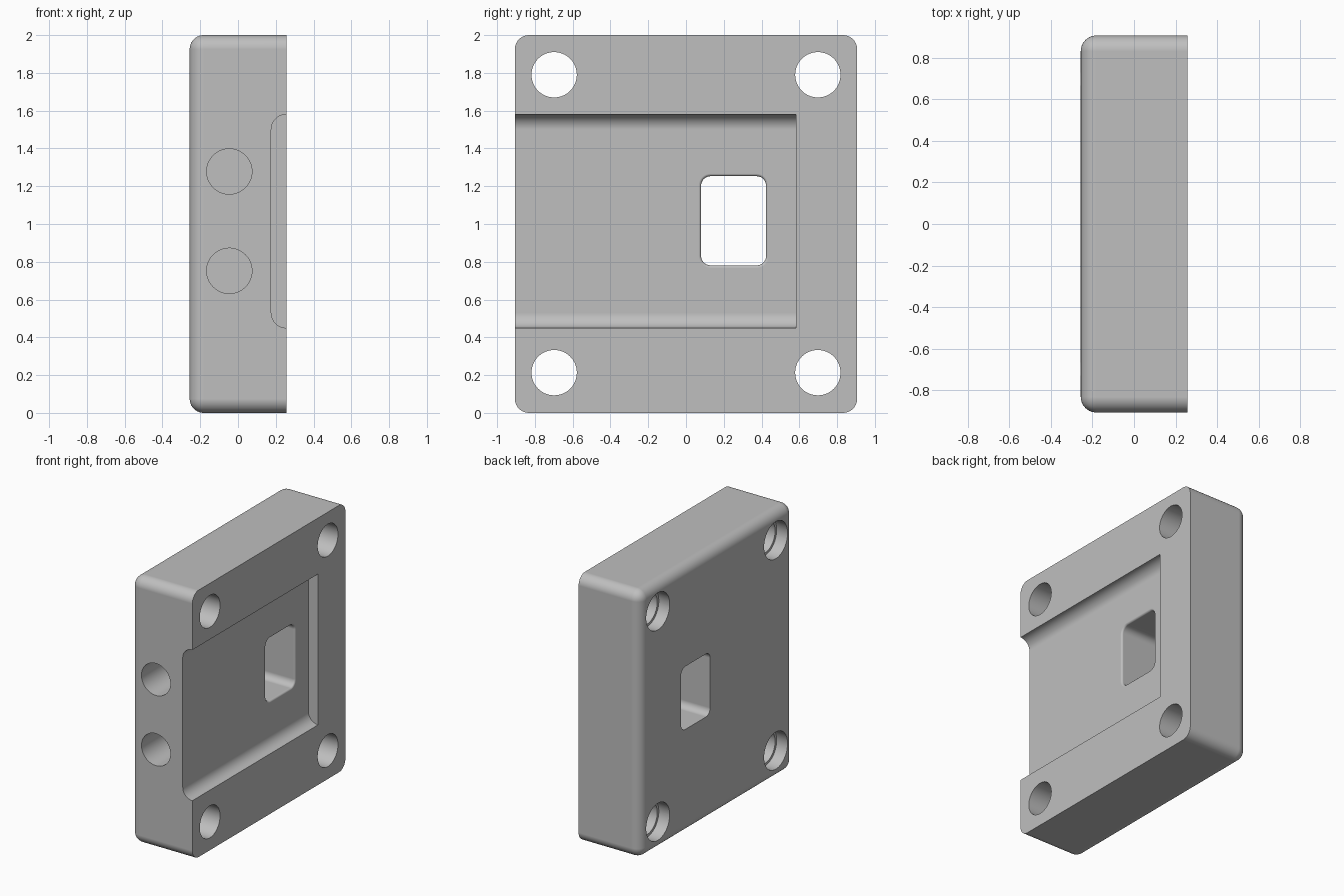
import bpy, bmesh
from math import sin, cos, pi, radians
from mathutils import Vector

old = bpy.data.objects.get("Cube")
if old:
    bpy.data.objects.remove(old, do_unlink=True)

HX, HY, HEIGHT = 0.256, 0.906, 2.0   # half thickness, half width, height
EDGE = 0.075                         # outer rounding

grey = bpy.data.materials.new("light grey")
grey.use_nodes = True
colour = (0.52, 0.52, 0.52, 1)
grey.diffuse_color = colour
grey.node_tree.nodes["Principled BSDF"].inputs["Base Color"].default_value = colour


def make_object(name, bm):
    bmesh.ops.recalc_face_normals(bm, faces=bm.faces)
    mesh = bpy.data.meshes.new(name)
    bm.to_mesh(mesh)
    bm.free()
    mesh.materials.append(grey)
    obj = bpy.data.objects.new(name, mesh)
    bpy.context.collection.objects.link(obj)
    return obj


def loft(name, rings):
    """Closed solid through matching rings of points."""
    bm = bmesh.new()
    loops = [[bm.verts.new(p) for p in ring] for ring in rings]
    n = len(loops[0])
    for a, b in zip(loops, loops[1:]):
        for i in range(n):
            j = (i + 1) % n
            bm.faces.new((a[i], a[j], b[j], b[i]))
    bm.faces.new(loops[0])
    bm.faces.new(loops[-1])
    return make_object(name, bm)


def circle(radius, steps=64):
    return [(radius * cos(2 * pi * i / steps), radius * sin(2 * pi * i / steps))
            for i in range(steps)]


def rounded_rect(half_w, half_h, r, steps=8):
    pts = []
    for q, (sx, sy) in enumerate(((1, 1), (-1, 1), (-1, -1), (1, -1))):
        for i in range(steps + 1):
            a = (q + i / steps) * pi / 2
            pts.append((sx * (half_w - r) + r * cos(a), sy * (half_h - r) + r * sin(a)))
    return pts


# Main block: rounded everywhere except around the open +x face
bm = bmesh.new()
bmesh.ops.create_cube(bm, size=1)
for v in bm.verts:
    v.co = Vector((v.co.x * 2 * HX, v.co.y * 2 * HY, (v.co.z + 0.5) * HEIGHT))
edges = [e for e in bm.edges if not all(v.co.x > 0 for v in e.verts)]
bmesh.ops.bevel(bm, geom=edges, offset=EDGE, offset_type='OFFSET', segments=10,
                profile=0.5, affect='EDGES', clamp_overlap=True)
block = make_object("mounting_block", bm)
cutters = []

# Corner screw holes with shallow counterbores on the -x face
for y in (-0.698, 0.698):
    for z in (0.213, 1.79):
        for label, r, x0, x1 in (("screw_hole", 0.12, -0.4, 0.4),
                                 ("counterbore", 0.139, -0.4, -HX + 0.09)):
            cutters.append(loft(label, [[(x, y + u, z + v) for u, v in circle(r)]
                                        for x in (x0, x1)]))

# Wide shallow channel, open at the front, with rounded floor corners
FLOOR, LOW, HIGH, R = 0.176, 0.45, 1.58, 0.08
profile = [(0.4, HIGH), (0.4, LOW)]
for i in range(11):
    a = i / 10 * pi / 2
    profile.append((FLOOR + R - R * sin(a), LOW + R - R * cos(a)))
for i in range(11):
    a = i / 10 * pi / 2
    profile.append((FLOOR + R - R * cos(a), HIGH - R + R * sin(a)))
cutters.append(loft("channel", [[(x, y, z) for x, z in profile] for y in (-1.1, 0.582)]))

# Window through the floor, with a softened rim on the channel side
rim = 0.014
stations = [(-0.4, 0)]
for i in range(6):
    a = i / 5 * pi / 2
    stations.append((FLOOR - rim + rim * sin(a), rim * (1 - cos(a))))
stations.append((0.35, rim))
cutters.append(loft("window", [
    [(x, 0.252 + u, 1.017 + v)
     for u, v in rounded_rect(0.172 + grow, 0.236 + grow, 0.05 + grow)]
    for x, grow in stations]))

# Two blind holes in the front edge
for z in (0.752, 1.278):
    cutters.append(loft("front_port", [[(-0.046 + u, y, z + v) for u, v in circle(0.12)]
                                       for y in (-1.1, -0.3)]))

# Cut everything out, then discard the cutters
bpy.context.view_layer.objects.active = block
for cutter in cutters:
    cutter.hide_render = True
    mod = block.modifiers.new("cut", 'BOOLEAN')
    mod.operation = 'DIFFERENCE'
    mod.solver = 'EXACT'
    mod.object = cutter
    bpy.ops.object.modifier_apply(modifier=mod.name)
    bpy.data.objects.remove(cutter, do_unlink=True)

# Smooth rounded areas, keep crisp edges
bpy.ops.object.select_all(action='DESELECT')
block.select_set(True)
bpy.ops.object.shade_smooth_by_angle(angle=radians(30))
weighted = block.modifiers.new("weighted_normals", 'WEIGHTED_NORMAL')
weighted.keep_sharp = True
